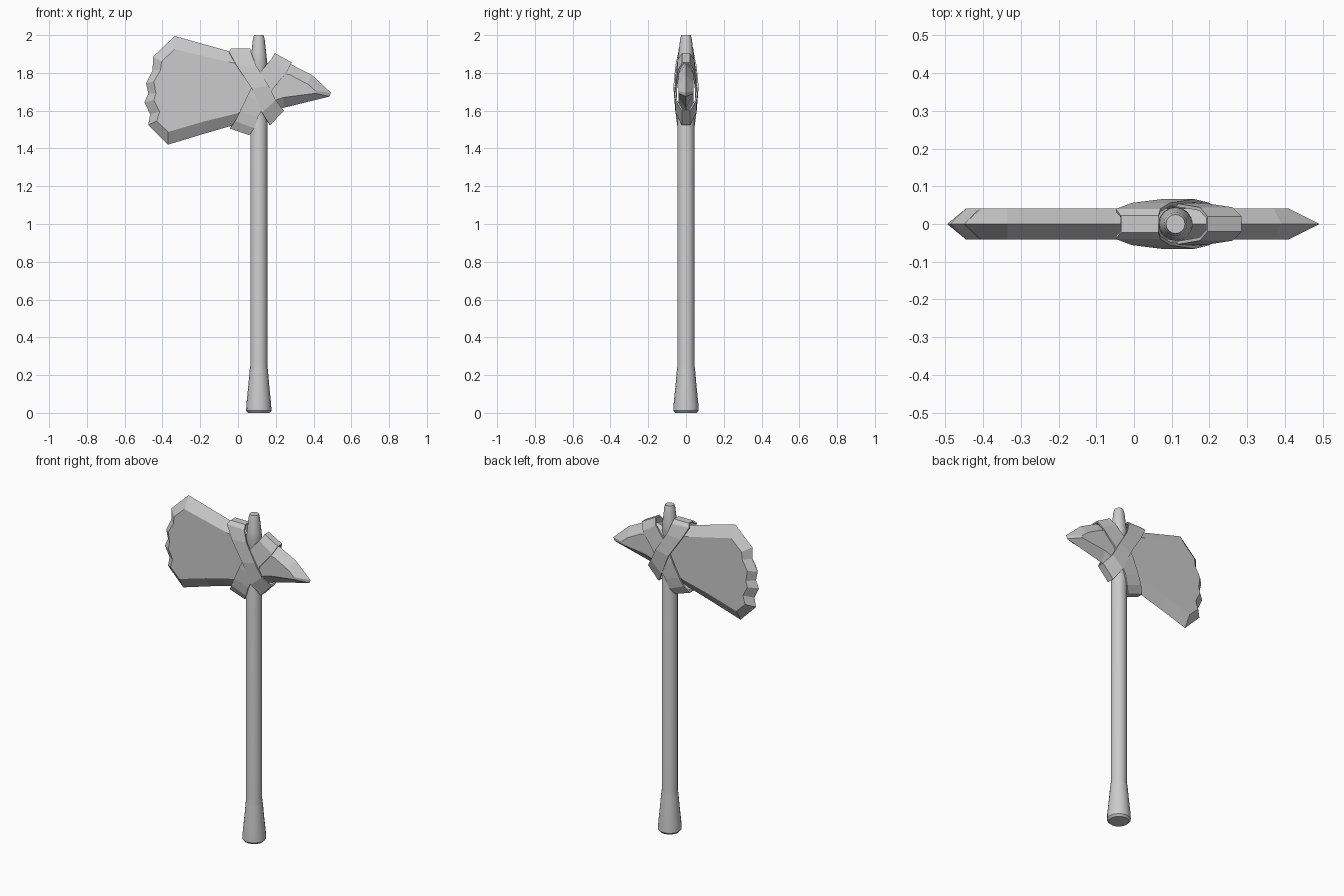
import bpy, math

def make(name, verts, faces):
    me = bpy.data.meshes.new(name)
    me.from_pydata(verts, [], faces)
    me.update()
    ob = bpy.data.objects.new(name, me)
    bpy.context.collection.objects.link(ob)
    return ob

# Handle: lathed profile (radius, z) with flared foot and tapered tip
HX, SIDES = 0.11, 16
prof = [(.057, 0), (.067, .012), (.065, .05), (.055, .15), (.049, .22), (.045, .25),
        (.045, 1.55), (.036, 1.6), (.036, 1.81), (.045, 1.85), (.04, 1.9),
        (.031, 1.98), (.025, 2.0)]
verts = [(HX + r * math.cos(2 * math.pi * k / SIDES), r * math.sin(2 * math.pi * k / SIDES), z)
         for r, z in prof for k in range(SIDES)]
faces = [(i * SIDES + k, i * SIDES + (k + 1) % SIDES,
          (i + 1) * SIDES + (k + 1) % SIDES, (i + 1) * SIDES + k)
         for i in range(len(prof) - 1) for k in range(SIDES)]
faces.append(tuple(range(SIDES))[::-1])
faces.append(tuple(range((len(prof) - 1) * SIDES, len(prof) * SIDES)))
handle = make("handle", verts, faces)
bpy.context.view_layer.objects.active = handle
handle.select_set(True)
bpy.ops.object.shade_smooth_by_angle(angle=math.radians(35))
handle.select_set(False)

# Stone head: sharp rim at y = 0, bevelled to flat cheeks (rim x, z, cheek x, z)
T = 0.041
head = [(-.335, 1.995, -.335, 1.925), (-.45, 1.885, -.405, 1.86), (-.452, 1.815, -.41, 1.815),
        (-.487, 1.745, -.445, 1.755), (-.475, 1.69, -.435, 1.69), (-.495, 1.645, -.445, 1.655),
        (-.465, 1.58, -.415, 1.595), (-.475, 1.525, -.43, 1.545), (-.37, 1.42, -.37, 1.487),
        (-.19, 1.475, -.19, 1.54), (0, 1.53, 0, 1.587), (.24, 1.615, .24, 1.67),
        (.485, 1.675, .41, 1.692), (.492, 1.695, .41, 1.705), (.39, 1.79, .37, 1.74),
        (.275, 1.848, .275, 1.79), (.19, 1.865, .19, 1.81), (.11, 1.835, .11, 1.79),
        (.04, 1.895, .04, 1.84), (-.05, 1.915, -.05, 1.858)]
n = len(head)
verts = ([(c, -T, d) for a, b, c, d in head] + [(a, 0, b) for a, b, c, d in head]
         + [(c, T, d) for a, b, c, d in head])
faces = [tuple(range(n)), tuple(range(2 * n, 3 * n))[::-1]]
for r in (0, n):
    faces += [(r + i, r + n + i, r + n + (i + 1) % n, r + (i + 1) % n) for i in range(n)]
make("stone_head", verts, faces)

# Binding straps: closed bands; front stations (left x, z, right x, z, depth) mirrored to the back
def strap(name, st):
    ring = [(*s[:4], -s[4]) for s in st] + [s for s in reversed(st)]
    verts = []
    for a, b, c, d, y in ring:
        verts += [(a, y, b), (c, y, d)]
    m = len(ring)
    faces = [(2 * i, 2 * ((i + 1) % m), 2 * ((i + 1) % m) + 1, 2 * i + 1) for i in range(m)]
    ob = make(name, verts, faces)
    mod = ob.modifiers.new("thickness", 'SOLIDIFY')
    mod.thickness, mod.offset = 0.009, -1

strap("strap_upper", [(-.035, 1.93, .065, 1.93, .022), (-.048, 1.912, .07, 1.905, .04),
                      (-.005, 1.835, .095, 1.84, .056), (.075, 1.715, .16, 1.735, .066),
                      (.127, 1.59, .2, 1.655, .056), (.17, 1.523, .243, 1.6, .022)])
strap("strap_lower", [(.195, 1.905, .285, 1.855, .02), (.175, 1.87, .262, 1.81, .044),
                      (.105, 1.79, .185, 1.715, .056), (.05, 1.68, .145, 1.63, .058),
                      (.01, 1.595, .105, 1.565, .053), (-.015, 1.545, .085, 1.507, .044),
                      (-.042, 1.505, .06, 1.47, .02)])
